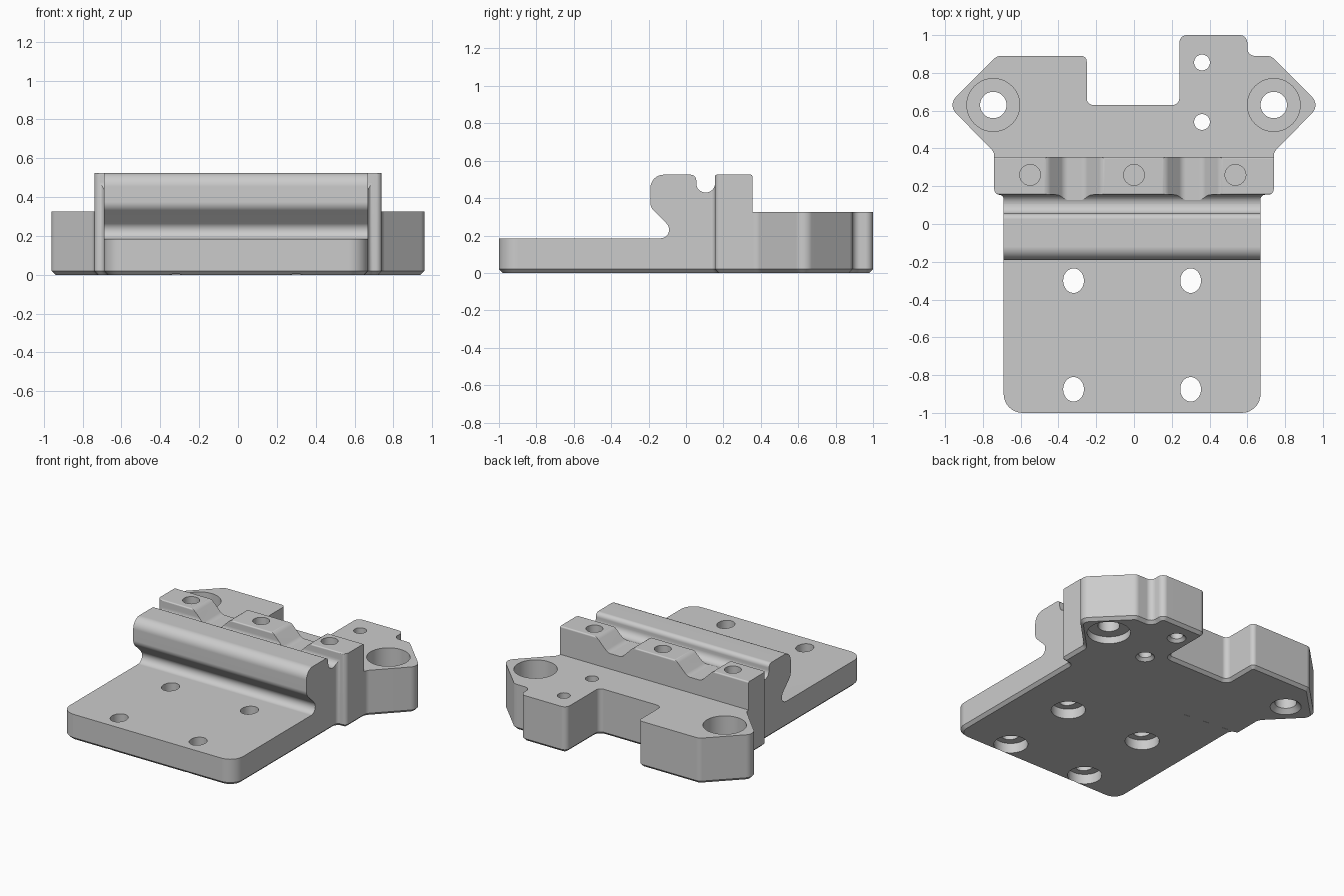
import bpy, bmesh, math
from mathutils import Vector, Matrix

cube = bpy.data.objects.get("Cube")
if cube:
    bpy.data.objects.remove(cube, do_unlink=True)

GREY = (0.6, 0.6, 0.6, 1)
grey = bpy.data.materials.new("plain grey")
grey.use_nodes = True
grey.diffuse_color = GREY
grey.node_tree.nodes["Principled BSDF"].inputs["Base Color"].default_value = GREY


def rounded(corners, steps=8):
    """Turn (a, b, radius) corners into a polygon with filleted corners."""
    out = []
    for i, (a, b, r) in enumerate(corners):
        p = Vector((a, b))
        if r == 0:
            out.append(p)
            continue
        u = (Vector(corners[i - 1][:2]) - p).normalized()
        v = (Vector(corners[(i + 1) % len(corners)][:2]) - p).normalized()
        half = u.angle(v) / 2
        centre = p + (u + v).normalized() * r / math.sin(half)
        start = p + u * r / math.tan(half) - centre
        end = p + v * r / math.tan(half) - centre
        sweep = math.pi - 2 * half
        for k in range(steps + 1):
            t = k / steps
            out.append(centre + (start * math.sin((1 - t) * sweep)
                                 + end * math.sin(t * sweep)) / math.sin(sweep))
    return out


def finish(bm, name):
    bmesh.ops.recalc_face_normals(bm, faces=bm.faces)
    mesh = bpy.data.meshes.new(name)
    bm.to_mesh(mesh)
    bm.free()
    mesh.materials.append(grey)
    ob = bpy.data.objects.new(name, mesh)
    bpy.context.collection.objects.link(ob)
    return ob


def prism(name, points, place, lo, hi, chamfer=0):
    """Extrude a polygon; place(a, b, t) maps it into space."""
    bm = bmesh.new()
    n = len(points)
    low, high = [[bm.verts.new(place(p.x, p.y, t)) for p in points] for t in (lo, hi)]
    base = bm.faces.new(low)
    bm.faces.new(high)
    for i in range(n):
        j = (i + 1) % n
        bm.faces.new((low[i], low[j], high[j], high[i]))
    bmesh.ops.recalc_face_normals(bm, faces=bm.faces)
    if chamfer:
        bmesh.ops.bevel(bm, geom=list(base.edges), offset=chamfer, segments=1,
                        affect='EDGES', clamp_overlap=False)
    return finish(bm, name)


def boolean(target, tool, operation):
    mod = target.modifiers.new("cut", 'BOOLEAN')
    mod.operation = operation
    mod.solver = 'EXACT'
    mod.object = tool
    bpy.context.view_layer.objects.active = target
    bpy.ops.object.modifier_apply(modifier=mod.name)
    bpy.data.objects.remove(tool, do_unlink=True)


def drill(target, x, y, z0, z1, r0, r1=None, stretch=1):
    """Cut a round, conical or oval hole between two heights."""
    bm = bmesh.new()
    bmesh.ops.create_cone(bm, cap_ends=True, segments=40, radius1=r0,
                          radius2=r0 if r1 is None else r1, depth=z1 - z0)
    bmesh.ops.scale(bm, vec=(1, stretch, 1), verts=bm.verts)
    bmesh.ops.translate(bm, vec=(x, y, (z0 + z1) / 2), verts=bm.verts)
    boolean(target, finish(bm, "drill"), 'DIFFERENCE')


# Footprint of the whole carriage, chamfered along the bottom
footprint = rounded([
    (-.69, -1, .1), (.67, -1, .1), (.67, .155, .025), (.74, .155, .03),
    (.74, .38, .05), (.985, .63, .06), (.725, .89, .05), (.6, .89, .04),
    (.6, 1, .04), (.24, 1, .04), (.24, .63, .035), (-.25, .63, .035),
    (-.25, .89, .03), (-.725, .89, .05), (-.985, .63, .06),
    (-.74, .38, .05), (-.74, .155, .03), (-.69, .155, .025)])
body = prism("mounting_carriage", footprint,
             lambda a, b, t: (a, b, t), 0, .7, chamfer=.02)

# Side profile: thin front plate, hooked rail, groove, clamp block, rear plate
side = rounded([
    (-1.1, -.1, 0), (-1.1, .185, 0), (-.025, .185, .046), (-.19, .35, .06),
    (-.19, .525, .07), (.055, .525, .03), (.055, .43, .049), (.155, .43, .049),
    (.155, .525, .01), (.355, .525, .01), (.355, .325, 0), (1.1, .325, 0),
    (1.1, -.1, 0)])
boolean(body, prism("side_profile", side, lambda a, b, t: (t, a, b), -1.2, 1.2),
        'INTERSECT')

# Two valleys across the clamp block
for cx in (-.315, .31):
    valley = rounded([
        (cx - .25, .6, 0), (cx - .25, .526, 0), (cx - .145, .526, .06),
        (cx - .055, .435, .05), (cx + .055, .435, .05), (cx + .145, .526, .06),
        (cx + .25, .526, 0), (cx + .25, .6, 0)])
    boolean(body, prism("valley", valley, lambda a, b, t: (a, t, b), .105, .4),
            'DIFFERENCE')

# Blind screw holes in the clamp block
for x in (-.55, 0, .537):
    drill(body, x, .26, .2, .6, .055)

# Oval holes in the front plate, counterbored from below
for x in (-.32, .3):
    for y in (-.3, -.875):
        drill(body, x, y, -.1, .3, .055, stretch=1.18)
        drill(body, x, y, -.1, .07, .11)

# Large counterbored holes at the ears
for x in (-.745, .74):
    drill(body, x, .63, -.1, .5, .07)
    drill(body, x, .63, .13, .5, .14)
drill(body, .74, .63, -.1, .05, .14)
drill(body, -.745, .63, -.01, .03, .11, .07)

# Small through holes in the rear tab, flared at the bottom
for y in (.54, .855):
    drill(body, .36, y, -.1, .5, .042)
    drill(body, .36, y, -.01, .02, .07, .042)

# Smooth rounded edges, flat faces kept crisp
bpy.ops.object.select_all(action='DESELECT')
body.select_set(True)
bpy.context.view_layer.objects.active = body
bpy.ops.object.shade_smooth_by_angle(angle=math.radians(28))
weighted = body.modifiers.new("weighted_normals", 'WEIGHTED_NORMAL')
weighted.keep_sharp = True
